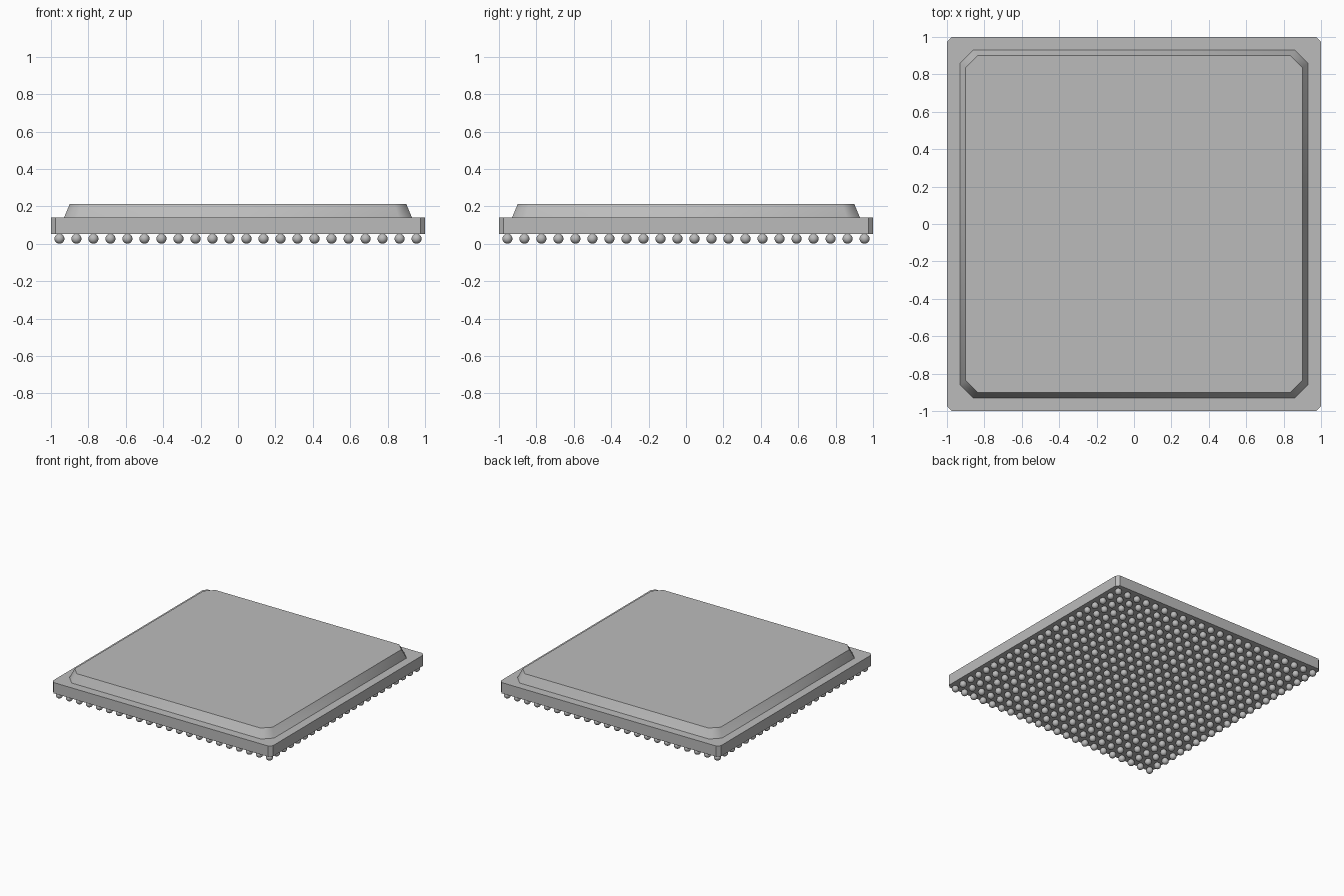
import bpy
import bmesh
import math

cube = bpy.data.objects.get("Cube")
if cube:
    bpy.data.objects.remove(cube, do_unlink=True)

# One plain grey for the whole package
grey = bpy.data.materials.new("package grey")
grey.use_nodes = True
color = (0.5, 0.5, 0.5, 1)
grey.diffuse_color = color
grey.node_tree.nodes["Principled BSDF"].inputs["Base Color"].default_value = color


def add_object(name, bm, angle):
    bmesh.ops.recalc_face_normals(bm, faces=bm.faces)
    mesh = bpy.data.meshes.new(name)
    bm.to_mesh(mesh)
    bm.free()
    mesh.materials.append(grey)
    obj = bpy.data.objects.new(name, mesh)
    bpy.context.collection.objects.link(obj)
    bpy.ops.object.select_all(action="DESELECT")
    obj.select_set(True)
    bpy.context.view_layer.objects.active = obj
    bpy.ops.object.shade_smooth_by_angle(angle=math.radians(angle))


def clipped_square(bm, half, cut, z):
    """Ring of vertices for a square with its corners cut off."""
    inner = half - cut
    ring = []
    for turn in range(4):
        c, s = round(math.cos(turn * math.pi / 2)), round(math.sin(turn * math.pi / 2))
        for x, y in ((half, -inner), (half, inner)):
            ring.append(bm.verts.new((x * c - y * s, x * s + y * c, z)))
    return ring


def slab(name, lower, upper, angle):
    bm = bmesh.new()
    a, b = clipped_square(bm, *lower), clipped_square(bm, *upper)
    bm.faces.new(a)
    bm.faces.new(b)
    for i in range(8):
        j = (i + 1) % 8
        bm.faces.new((a[i], a[j], b[j], b[i]))
    add_object(name, bm, angle)


# Flat substrate and the tapered moulded lid
slab("substrate", (1, 0.025, 0.052), (1, 0.025, 0.14), 30)
slab("lid", (0.93, 0.07, 0.14), (0.9, 0.065, 0.212), 44)

# Grid of solder balls under the substrate
COUNT, REACH, RADIUS = 22, 0.955, 0.027
ball = bmesh.new()
bmesh.ops.create_uvsphere(ball, u_segments=16, v_segments=10, radius=RADIUS)
ball_mesh = bpy.data.meshes.new("ball")
ball.to_mesh(ball_mesh)
ball.free()
grid = bmesh.new()
pitch = 2 * REACH / (COUNT - 1)
for row in range(COUNT):
    for col in range(COUNT):
        start = len(grid.verts)
        grid.from_mesh(ball_mesh)
        grid.verts.ensure_lookup_table()
        bmesh.ops.translate(grid, verts=grid.verts[start:],
                            vec=(col * pitch - REACH, row * pitch - REACH, RADIUS))
bpy.data.meshes.remove(ball_mesh)
add_object("solder_balls", grid, 60)
